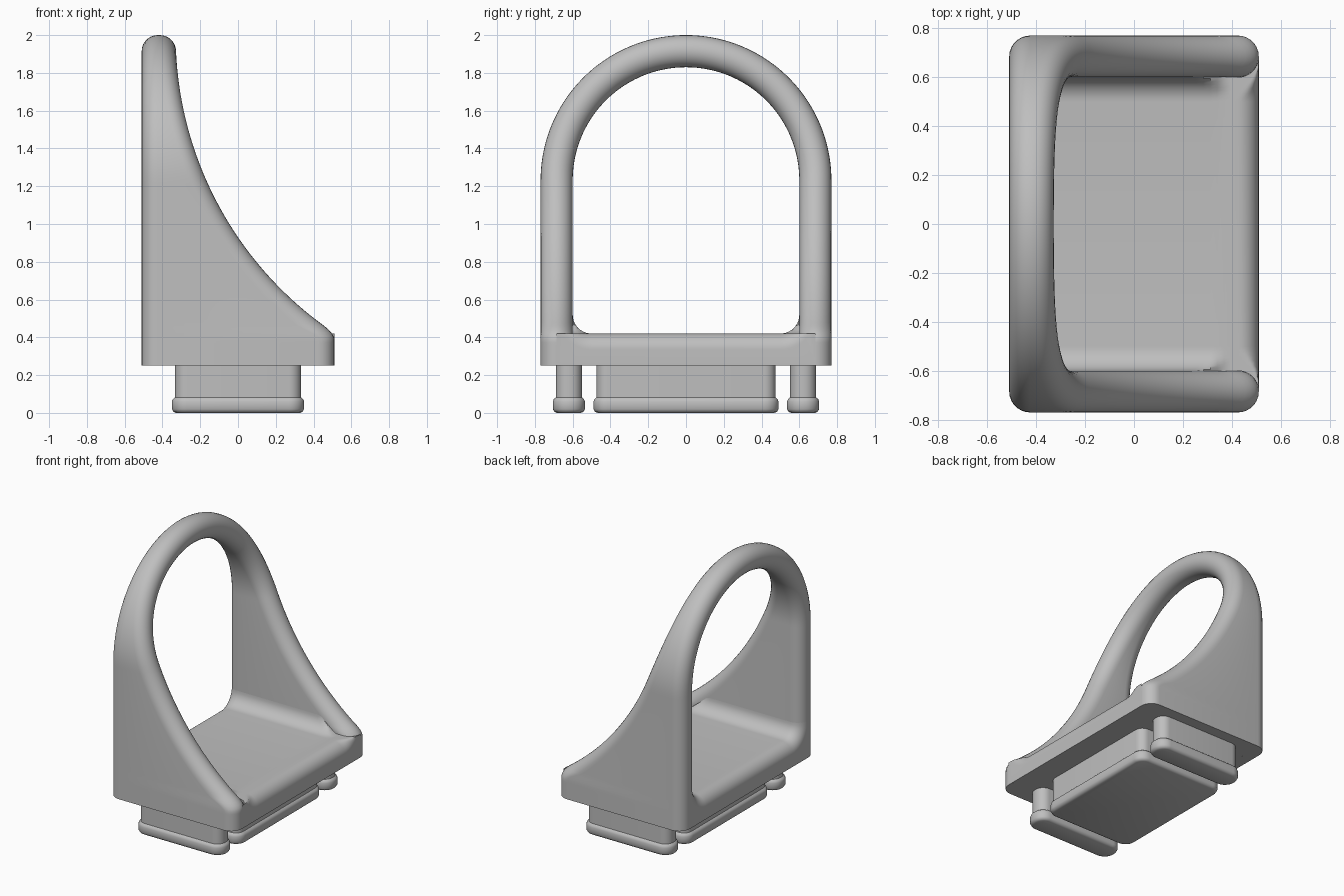
import bpy, bmesh, math

if "Cube" in bpy.data.objects:
    bpy.data.objects.remove(bpy.data.objects["Cube"])

grey = bpy.data.materials.new("plain grey")
grey.use_nodes = True
COLOR = (0.52, 0.52, 0.52, 1)
grey.diffuse_color = COLOR
grey.node_tree.nodes["Principled BSDF"].inputs["Base Color"].default_value = COLOR

R = 0.085           # half the wall thickness, also the edge rounding
HALF_X = 0.51
MID_Y = 0.685       # centre line of the side walls
SPRING = 1.23       # height where the arch begins
BOTTOM = 0.25
FLOOR = 0.42
FILLET = 0.1
ARC_X, ARC_Z, ARC_R = 1.57, 2.0, 1.9   # concave front sweep


def loft(name, rows, closed=True):
    """Skin a list of equal point rings and cap both ends."""
    bm = bmesh.new()
    rings = [[bm.verts.new(p) for p in row] for row in rows]
    n = len(rings[0])
    for a, b in zip(rings, rings[1:]):
        for i in range(n):
            j = (i + 1) % n
            bm.faces.new((a[i], a[j], b[j], b[i]))
    bm.faces.new(rings[0])
    bm.faces.new(rings[-1])
    bmesh.ops.remove_doubles(bm, verts=bm.verts, dist=1e-5)
    bmesh.ops.recalc_face_normals(bm, faces=bm.faces)
    mesh = bpy.data.meshes.new(name)
    bm.to_mesh(mesh)
    bm.free()
    obj = bpy.data.objects.new(name, mesh)
    bpy.context.collection.objects.link(obj)
    mesh.materials.append(grey)
    bpy.ops.object.select_all(action="DESELECT")
    obj.select_set(True)
    bpy.context.view_layer.objects.active = obj
    bpy.ops.object.shade_smooth_by_angle(angle=math.radians(40))
    return obj


def front_x(z):
    """Front limit of the wall: concave arc, softly blended into the base front."""
    arc = ARC_X - math.sqrt(max(0, ARC_R ** 2 - (ARC_Z - z) ** 2))
    blend = 0.06
    h = max(blend - abs(arc - HALF_X), 0) / blend
    return min(arc, HALF_X) - h * h * blend / 4


# Arched wall: round-edged section swept up one side, over and down the other
LEG, ARCH, STEPS = 56, 72, 14
path = []
for i in range(LEG):
    path.append((MID_Y, BOTTOM + (SPRING - BOTTOM) * i / LEG, 0))
for i in range(ARCH + 1):
    a = math.pi * i / ARCH
    path.append((MID_Y * math.cos(a), SPRING + MID_Y * math.sin(a), a))
for i in reversed(range(LEG)):
    path.append((-MID_Y, BOTTOM + (SPRING - BOTTOM) * i / LEG, math.pi))

rows = []
for y, z, a in path:
    e = 0.005
    slope = (front_x(z + e) - front_x(z - e)) / (2 * e) * math.cos(a)
    depth = R * math.sqrt(1 + slope * slope)
    x_front = front_x(z)
    row = []
    for end in (-1, 1):
        for k in range(STEPS + 1):
            t = math.pi * k / STEPS
            off = end * R * math.cos(t)
            if end < 0:
                x = -HALF_X + R - R * math.sin(t)
            else:
                x = x_front - depth + depth * math.sin(t)
            row.append((x, y + off * math.cos(a), z + off * math.sin(a)))
    rows.append(row)
loft("arched_wall", rows)

# Base plate: rounded front and back edges, floor filleted up into the walls
core = HALF_X - R
stations = [(-core - R * math.cos(math.pi / 2 * k / 10),
             R - R * math.sin(math.pi / 2 * k / 10)) for k in range(11)]
stations += [(-core + 2 * core * k / 30, 0) for k in range(1, 30)]
stations += [(-x, d) for x, d in reversed(stations[:11])]
rows = []
for x, d in stations:
    rad = FILLET + d
    y0, z0 = 0.6 - FILLET, FLOOR + FILLET
    cap = 9
    if x > 0:
        cap = max(FLOOR, ARC_Z - math.sqrt((ARC_R + R) ** 2 - (ARC_X - x) ** 2))
    corner = [math.pi / 2 * k / 10 for k in range(11)]
    right = [(x, y0 + rad * math.sin(a), min(cap, z0 - rad * math.cos(a)))
             for a in corner]
    left = [(px, -py, pz) for px, py, pz in reversed(right)]
    edge = y0 + rad
    rows.append(left + right + [(x, edge, BOTTOM), (x, -edge, BOTTOM)])
loft("base_plate", rows)


# Feet: rounded rectangles stacked into a neck with a wider flange
def foot(name, cy, hx, hy, corner):
    profile = [(0.022, 0), (0.008, 0.006), (0, 0.02), (0, 0.06),
               (0.005, 0.073), (0.016, 0.082), (0.016, BOTTOM + 0.01)]
    rows = []
    for inset, z in profile:
        row = []
        r = corner - inset
        for q, (sx, sy) in enumerate(((1, 1), (-1, 1), (-1, -1), (1, -1))):
            for k in range(9):
                a = math.pi / 2 * (q + k / 8)
                row.append((sx * (hx - corner) + r * math.cos(a),
                            cy + sy * (hy - corner) + r * math.sin(a), z))
        rows.append(row)
    loft(name, rows)


foot("centre_foot", 0, 0.35, 0.49, 0.075)
for side, name in ((-1, "front_foot"), (1, "back_foot")):
    foot(name, side * 0.62, 0.35, 0.085, 0.08)
